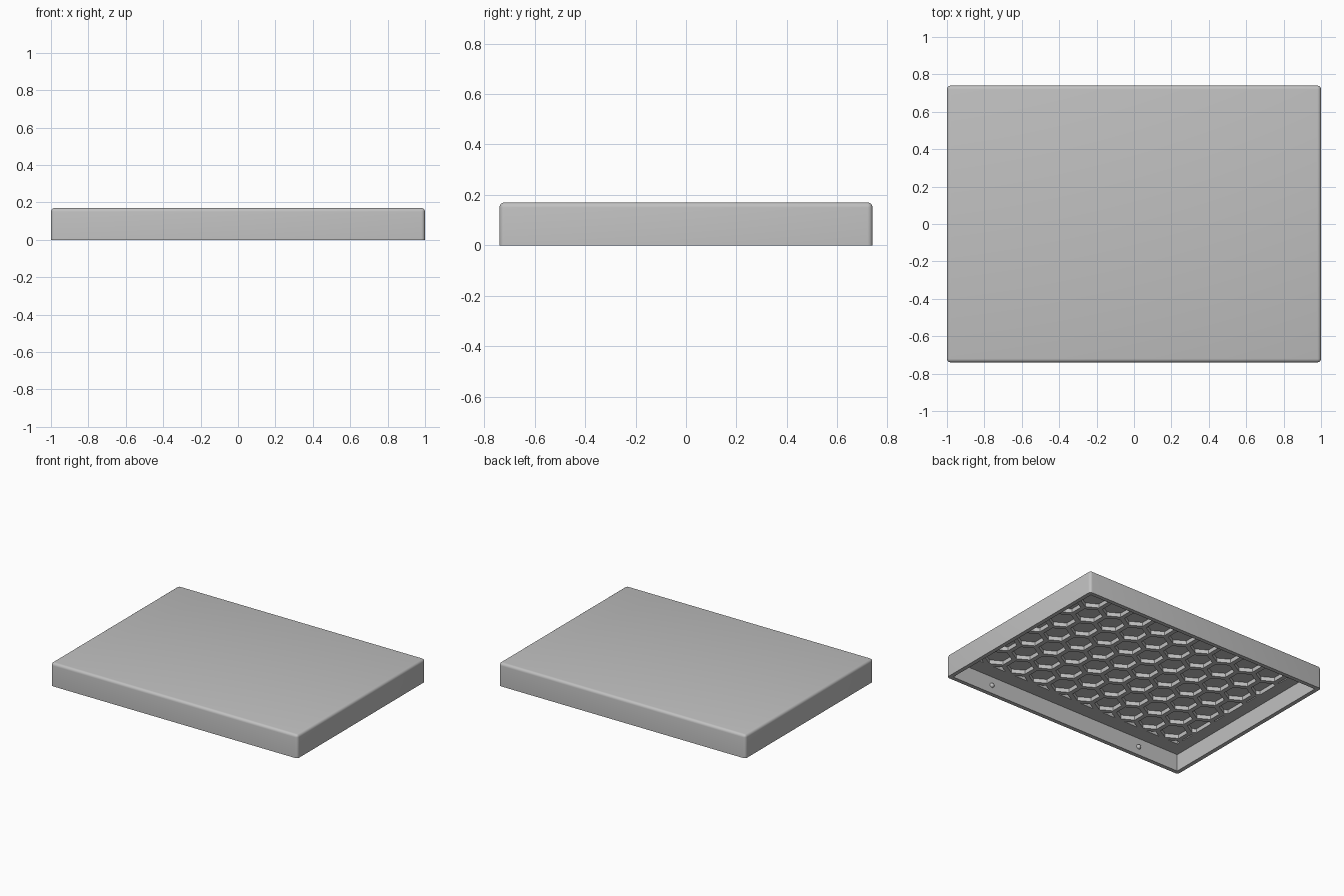
import bpy
import bmesh
import math
from mathutils import Vector

if "Cube" in bpy.data.objects:
    bpy.data.objects.remove(bpy.data.objects["Cube"])

# Main dimensions
LENGTH, WIDTH, HEIGHT = 2.0, 1.48, 0.17
WALL, CEILING, POCKET_TOP = 0.03, 0.125, 0.154
PITCH, HEX_RADIUS = 0.19, 0.091
FIELD_X, FIELD_Y = 0.88, 0.60

grey = bpy.data.materials.new("light grey plastic")
grey.use_nodes = True
grey.diffuse_color = (0.53, 0.53, 0.53, 1)
grey.node_tree.nodes["Principled BSDF"].inputs["Base Color"].default_value = grey.diffuse_color


def make_object(name, bm):
    bmesh.ops.recalc_face_normals(bm, faces=bm.faces)
    mesh = bpy.data.meshes.new(name)
    bm.to_mesh(mesh)
    bm.free()
    mesh.materials.append(grey)
    obj = bpy.data.objects.new(name, mesh)
    bpy.context.collection.objects.link(obj)
    return obj


def box(sx, sy, z0, z1):
    bm = bmesh.new()
    bmesh.ops.create_cube(bm, size=1)
    for v in bm.verts:
        v.co = (v.co.x * sx, v.co.y * sy, z0 if v.co.z < 0 else z1)
    return bm


def activate(obj):
    bpy.ops.object.select_all(action="DESELECT")
    obj.select_set(True)
    bpy.context.view_layer.objects.active = obj


def carve(target, cutter):
    cutter.hide_render = True
    mod = target.modifiers.new("carve", "BOOLEAN")
    mod.operation = "DIFFERENCE"
    mod.solver = "EXACT"
    mod.object = cutter
    activate(target)
    bpy.ops.object.modifier_apply(modifier=mod.name)
    bpy.data.objects.remove(cutter)


# Lid shell: rounded on top and at the corners, square at the rim
bm = box(LENGTH, WIDTH, 0, HEIGHT)
edges = [e for e in bm.edges if max(v.co.z for v in e.verts) > 0.1]
bmesh.ops.bevel(bm, geom=edges, offset=0.02, segments=4, profile=0.5, affect="EDGES")
lid = make_object("lid_shell", bm)

# Hollow underside
carve(lid, make_object("cavity_cutter",
                       box(LENGTH - 2 * WALL, WIDTH - 2 * WALL, -0.1, CEILING)))

# Honeycomb pockets: staggered hexagons trimmed to a rectangle
bm = bmesh.new()
row_step = PITCH * math.sqrt(3) / 2
for row in range(-4, 5):
    shift = 0 if row % 2 else PITCH / 2
    for col in range(-6, 6):
        cx, cy = col * PITCH + shift, row * row_step
        corners = []
        for k in range(6):
            a = math.radians(30 + 60 * k)
            corners.append(bm.verts.new((cx + HEX_RADIUS * math.cos(a),
                                         cy + HEX_RADIUS * math.sin(a), CEILING - 0.02)))
        bm.faces.new(corners)
for normal, limit in ((Vector((1, 0, 0)), FIELD_X), (Vector((0, 1, 0)), FIELD_Y)):
    for side in (-1, 1):
        bmesh.ops.bisect_plane(bm, geom=bm.verts[:] + bm.edges[:] + bm.faces[:],
                               plane_co=normal * side * limit, plane_no=normal * side,
                               clear_outer=True)
base_faces = bm.faces[:]
extruded = bmesh.ops.extrude_face_region(bm, geom=base_faces, use_keep_orig=True)["geom"]
top_verts = [g for g in extruded if isinstance(g, bmesh.types.BMVert)]
bmesh.ops.translate(bm, verts=top_verts, vec=(0, 0, POCKET_TOP - CEILING + 0.02))
carve(lid, make_object("pocket_cutter", bm))

activate(lid)
bpy.ops.object.shade_smooth_by_angle(angle=math.radians(30))

# Snap bumps on the inside of the long walls
for side, side_name in ((-1, "front"), (1, "back")):
    for end, end_name in ((-1, "right"), (1, "left")):
        bm = bmesh.new()
        bmesh.ops.create_uvsphere(bm, u_segments=20, v_segments=12, radius=0.017)
        bump = make_object(f"snap_bump_{side_name}_{end_name}", bm)
        bump.location = (end * 0.635, side * (WIDTH / 2 - WALL), 0.06)
        activate(bump)
        bpy.ops.object.shade_smooth()
